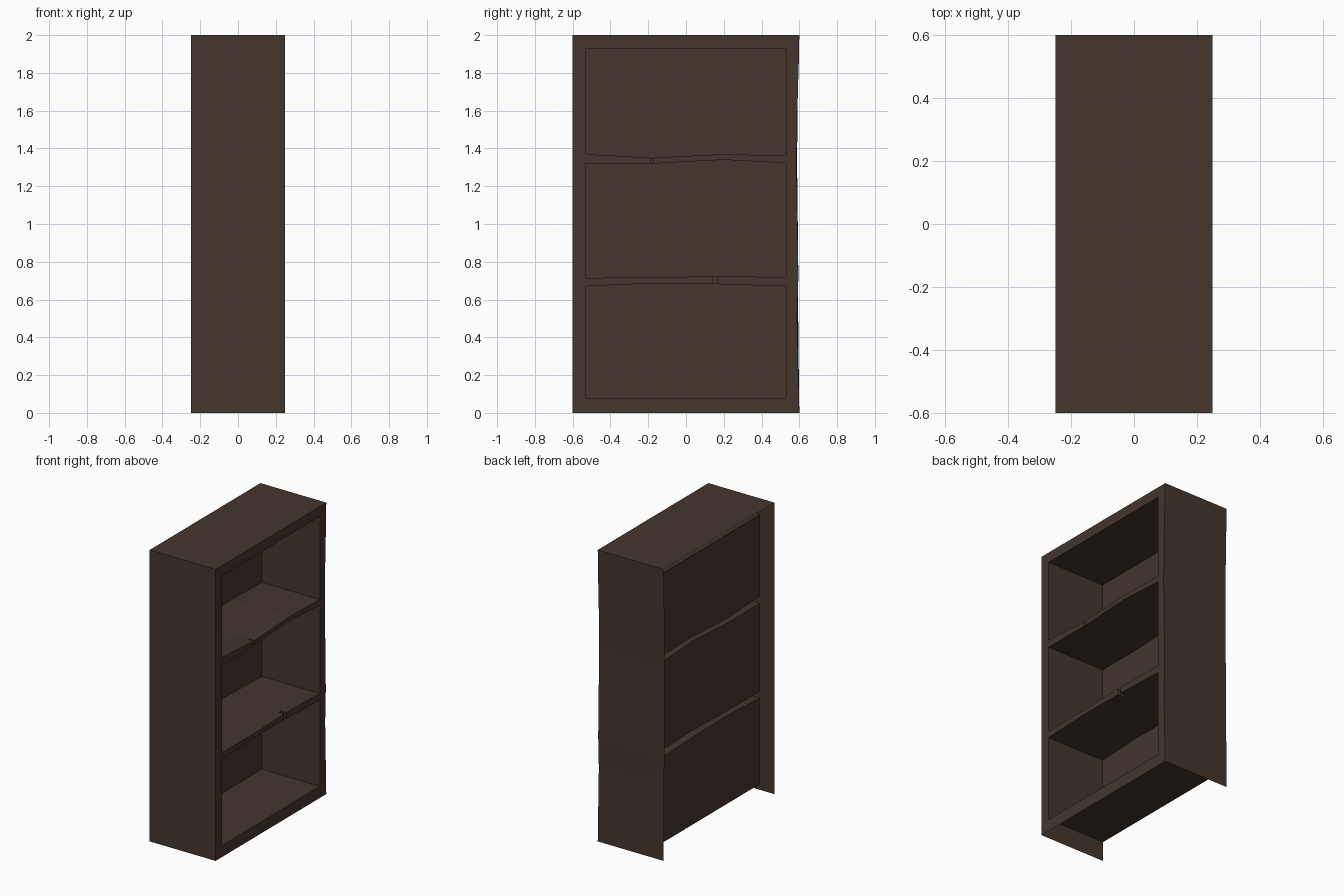
import bpy

if "Cube" in bpy.data.objects:
    bpy.data.objects.remove(bpy.data.objects["Cube"])

# One dark wood colour
wood = bpy.data.materials.new("dark brown wood")
wood.diffuse_color = (0.058, 0.037, 0.027, 1)
wood.use_nodes = True
wood.node_tree.nodes["Principled BSDF"].inputs["Base Color"].default_value = wood.diffuse_color

FRONT, BACK, INNER_BACK, CRACK_X = 0.25, -0.25, -0.19, 0.21


def make(name, quads):
    """Object from a list of polygons, each a list of points."""
    verts, faces = [], []
    for q in quads:
        faces.append(list(range(len(verts), len(verts) + len(q))))
        verts += q
    me = bpy.data.meshes.new(name)
    me.from_pydata(verts, [], faces)
    me.materials.append(wood)
    ob = bpy.data.objects.new(name, me)
    bpy.context.collection.objects.link(ob)
    return ob


def curve(points):
    """Piecewise linear function through the points."""
    def f(t):
        for (a, va), (b, vb) in zip(points, points[1:]):
            if t <= b:
                return va + (vb - va) * max(0, t - a) / (b - a)
        return points[-1][1]
    return f


def flat(z):
    return curve([(-0.53, z), (0.53, z)])


# Worn shelf edges, as height against y, from the bottom up
levels = [
    flat(0.08),
    curve([(-0.53, 0.67), (-0.2, 0.685), (0.15, 0.682), (0.53, 0.67)]),
    curve([(-0.53, 0.715), (-0.1, 0.717), (0.15, 0.726), (0.53, 0.717)]),
    curve([(-0.53, 1.32), (-0.18, 1.32), (0.2, 1.34), (0.53, 1.322)]),
    curve([(-0.53, 1.37), (-0.18, 1.35), (0.2, 1.37), (0.53, 1.362)]),
    flat(1.93),
]
# Cracks in the front edge of each shelf: (start, end)
low_crack, high_crack = (0.143, 0.165), (-0.184, -0.175)
cracks = [None, low_crack, low_crack, high_crack, high_crack, None]
ys = sorted([-0.53, -0.2, -0.1, 0.0, 0.2, 0.53, *low_crack, *high_crack])
spans = list(zip(ys, ys[1:]))

# Worn right-hand side, as y against height (front edge and back edge)
side_front = curve([(0, 0.6), (0.5, 0.588), (0.72, 0.595), (1.3, 0.585),
                    (1.6, 0.589), (1.85, 0.597), (2, 0.6)])
side_back = curve([(0, 0.6), (0.3, 0.596), (0.72, 0.592), (1.35, 0.588),
                   (1.7, 0.592), (2, 0.6)])
zs = [0, 0.3, 0.5, 0.72, 1.3, 1.35, 1.6, 1.7, 1.85, 2]

# Outer case: thin top and sides, open at the back and underneath
make("top_panel", [[(BACK, -0.6, 2), (FRONT, -0.6, 2), (FRONT, 0.6, 2), (BACK, 0.6, 2)]])
make("straight_side", [[(BACK, -0.6, 0), (FRONT, -0.6, 0), (FRONT, -0.6, 2), (BACK, -0.6, 2)]])
make("worn_side", [[(FRONT, side_front(a), a), (BACK, side_back(a), a),
                    (BACK, side_back(b), b), (FRONT, side_front(b), b)]
                   for a, b in zip(zs, zs[1:])])

# Front frame: two stiles, plinth and head rails, two shelf edges
frame = [[(FRONT, -0.6, 0), (FRONT, -0.53, 0), (FRONT, -0.53, 2), (FRONT, -0.6, 2)]]
frame += [[(FRONT, 0.53, a), (FRONT, side_front(a), a),
           (FRONT, side_front(b), b), (FRONT, 0.53, b)] for a, b in zip(zs, zs[1:])]
rails = [(flat(0), levels[0], None), (levels[1], levels[2], low_crack),
         (levels[3], levels[4], high_crack), (levels[5], flat(2), None)]
for lo, hi, crack in rails:
    for a, b in spans:
        x = CRACK_X if (a, b) == crack else FRONT
        frame.append([(x, a, lo(a)), (x, b, lo(b)), (x, b, hi(b)), (x, a, hi(a))])
    for y in crack or ():
        frame.append([(CRACK_X, y, lo(y)), (FRONT, y, lo(y)),
                      (FRONT, y, hi(y)), (CRACK_X, y, hi(y))])
make("front_frame", frame)

# Three recessed compartments: floor, ceiling, back and two cheeks
for i, name in enumerate(("lower", "middle", "upper")):
    lo, hi = levels[2 * i], levels[2 * i + 1]
    box = []
    for a, b in spans:
        xf = CRACK_X if (a, b) == cracks[2 * i] else FRONT
        box.append([(INNER_BACK, a, lo(a)), (xf, a, lo(a)),
                    (xf, b, lo(b)), (INNER_BACK, b, lo(b))])
        xf = CRACK_X if (a, b) == cracks[2 * i + 1] else FRONT
        box.append([(INNER_BACK, b, hi(b)), (xf, b, hi(b)),
                    (xf, a, hi(a)), (INNER_BACK, a, hi(a))])
        box.append([(INNER_BACK, a, lo(a)), (INNER_BACK, b, lo(b)),
                    (INNER_BACK, b, hi(b)), (INNER_BACK, a, hi(a))])
    y = -0.53
    box.append([(FRONT, y, lo(y)), (INNER_BACK, y, lo(y)),
                (INNER_BACK, y, hi(y)), (FRONT, y, hi(y))])
    y = 0.53
    box.append([(INNER_BACK, y, lo(y)), (FRONT, y, lo(y)),
                (FRONT, y, hi(y)), (INNER_BACK, y, hi(y))])
    make(name + "_compartment", box)
